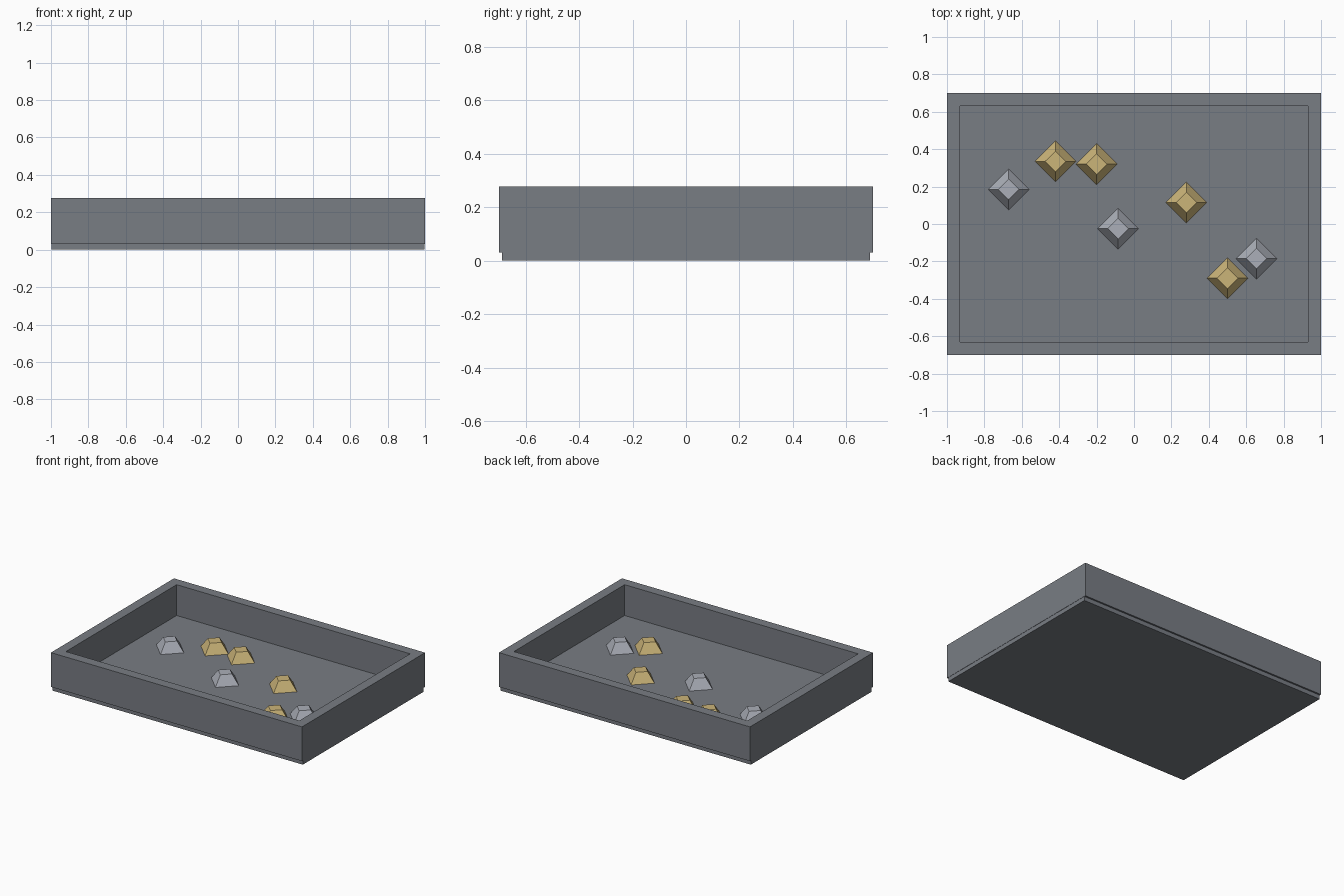
import bpy
import math

if "Cube" in bpy.data.objects:
    bpy.data.objects.remove(bpy.data.objects["Cube"], do_unlink=True)


def material(name, rgb):
    mat = bpy.data.materials.new(name)
    mat.use_nodes = True
    mat.diffuse_color = (*rgb, 1)
    mat.node_tree.nodes["Principled BSDF"].inputs["Base Color"].default_value = (*rgb, 1)
    return mat


slate = material("slate grey", (0.19, 0.205, 0.23))
gold = material("pale gold", (0.60, 0.46, 0.19))
silver = material("silver", (0.41, 0.43, 0.48))

FLOOR_TOP, WALL_BASE, RIM = 0.055, 0.03, 0.277


def box(name, low, high, mat):
    """Box between two opposite corners."""
    bpy.ops.mesh.primitive_cube_add(size=1)
    obj = bpy.context.object
    obj.name = name
    obj.location = [(a + b) / 2 for a, b in zip(low, high)]
    obj.scale = [b - a for a, b in zip(low, high)]
    bpy.ops.object.transform_apply(location=True, scale=True)
    obj.data.materials.append(mat)
    return obj


def gem(name, x, y, mat):
    """Four-sided truncated pyramid resting on the floor, corners on the axes."""
    height = 0.07
    bpy.ops.mesh.primitive_cone_add(vertices=4, radius1=0.11, radius2=0.055, depth=height,
                                    location=(x, y, FLOOR_TOP + height / 2))
    obj = bpy.context.object
    obj.name = name
    obj.data.materials.append(mat)


# Tray floor, slightly narrower than the walls front to back
box("tray_floor", (-0.998, -0.688, 0), (0.998, 0.688, FLOOR_TOP), slate)

# Long walls and the short walls fitted between them
for side, label in ((-1, "front"), (1, "back")):
    ys = sorted((side * 0.63, side * 0.7))
    box(label + "_wall", (-1, ys[0], WALL_BASE), (1, ys[1], RIM), slate)
for side, label in ((-1, "right"), (1, "left")):
    xs = sorted((side * 0.93, side))
    box(label + "_wall", (xs[0], -0.63, WALL_BASE), (xs[1], 0.63, RIM), slate)

# Scattered nuggets
gold_spots = [(-0.42, 0.335), (-0.2, 0.32), (0.28, 0.115), (0.5, -0.29)]
silver_spots = [(-0.67, 0.185), (-0.085, -0.025), (0.655, -0.185)]
for label, spots, mat in (("gold", gold_spots, gold), ("silver", silver_spots, silver)):
    for i, (x, y) in enumerate(spots, 1):
        gem(f"{label}_nugget_{i}", x, y, mat)
